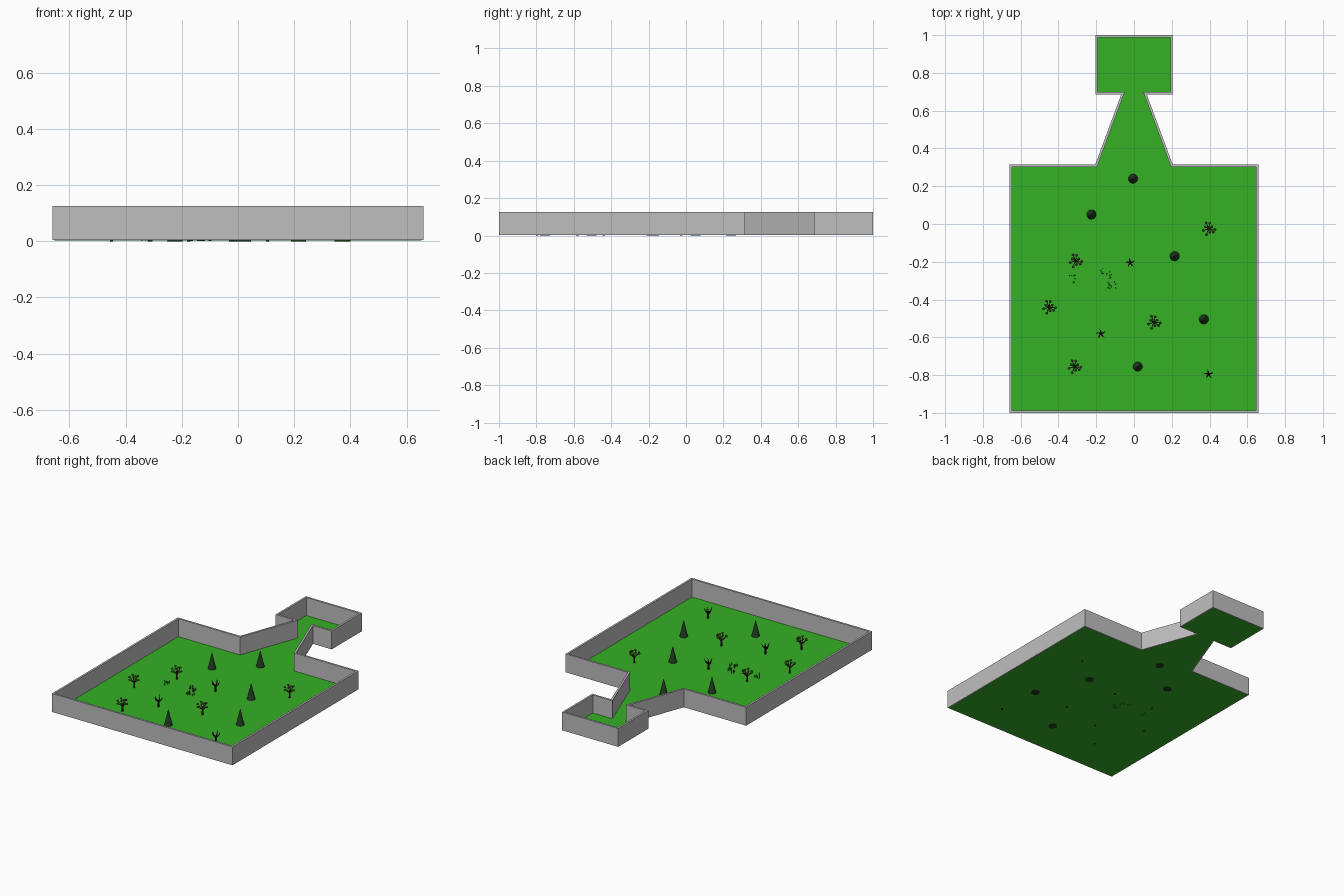
import bpy, bmesh, math, random
from mathutils import Vector, Matrix

if "Cube" in bpy.data.objects:
    bpy.data.objects.remove(bpy.data.objects["Cube"])

random.seed(4)

def material(name, rgb):
    m = bpy.data.materials.new(name)
    m.diffuse_color = (*rgb, 1)
    m.use_nodes = True
    m.node_tree.nodes["Principled BSDF"].inputs["Base Color"].default_value = m.diffuse_color
    return m

GRASS = material("lawn green", (0.036, 0.44, 0.018))
STONE = material("wall grey", (0.52, 0.52, 0.52))
PINE = material("pine green", (0.015, 0.045, 0.015))
BARK = material("bark brown", (0.05, 0.022, 0.012))
DEAD = material("dead wood", (0.022, 0.006, 0.005))
LEAF = material("leaf olive", (0.09, 0.15, 0.04))
BLADE = material("blade green", (0.015, 0.12, 0.012))

def finish(name, bm, mats):
    me = bpy.data.meshes.new(name)
    bm.to_mesh(me)
    bm.free()
    for m in mats:
        me.materials.append(m)
    ob = bpy.data.objects.new(name, me)
    bpy.context.collection.objects.link(ob)
    return ob

def limb(bm, a, b, r1, r2, sides=6, mat=0):
    """Tapered stick from a to b."""
    a, b = Vector(a), Vector(b)
    d = b - a
    mtx = Matrix.Translation((a + b) / 2) @ d.to_track_quat('Z', 'Y').to_matrix().to_4x4()
    before = set(bm.faces)
    bmesh.ops.create_cone(bm, cap_ends=True, segments=sides, radius1=r1, radius2=r2,
                          depth=d.length, matrix=mtx)
    for f in set(bm.faces) - before:
        f.material_index = mat

def polar(r, ang, z):
    return Vector((r * math.cos(ang), r * math.sin(ang), z))

# Outline of yard, tapering neck and back room (right half mirrored)
half = [(0.66, -1), (0.66, 0.315), (0.205, 0.315), (0.068, 0.685), (0.205, 0.685), (0.205, 1)]
outer = [Vector(p) for p in half] + [Vector((-x, y)) for x, y in reversed(half)]

def inset(pts, t):
    out = []
    for i, p in enumerate(pts):
        d1 = (p - pts[i - 1]).normalized()
        d2 = (pts[(i + 1) % len(pts)] - p).normalized()
        n1, n2 = Vector((-d1.y, d1.x)), Vector((-d2.y, d2.x))
        out.append(p + (n1 + n2) * t / (1 + n1.dot(n2)))
    return out

inner = inset(outer, 0.013)

# Perimeter wall
bm = bmesh.new()
Z0, Z1 = 0.004, 0.125
rings = [[bm.verts.new((p.x, p.y, z)) for p in pts]
         for pts, z in ((outer, Z0), (outer, Z1), (inner, Z1), (inner, Z0))]
n = len(outer)
for k in range(4):
    a, b = rings[k], rings[(k + 1) % 4]
    for i in range(n):
        j = (i + 1) % n
        bm.faces.new((a[i], a[j], b[j], b[i]))
finish("perimeter_wall", bm, [STONE])

# Lawn slab
bm = bmesh.new()
mid = inset(outer, 0.006)
low = bm.faces.new([bm.verts.new((p.x, p.y, 0.0035)) for p in mid])
top = bmesh.ops.extrude_face_region(bm, geom=[low])
bmesh.ops.translate(bm, vec=(0, 0, 0.003),
                    verts=[v for v in top["geom"] if isinstance(v, bmesh.types.BMVert)])
bmesh.ops.recalc_face_normals(bm, faces=bm.faces)
finish("lawn", bm, [GRASS])

# Conifers
bm = bmesh.new()
limb(bm, (0, 0, 0), (0, 0, 0.108), 0.027, 0.0015, 12)
pine = finish("conifer", bm, [PINE])

# Bare trees: trunk with forked branches
bm = bmesh.new()
limb(bm, (0, 0, 0), (0, 0, 0.045), 0.007, 0.005)
for i, (ang, z) in enumerate([(0.3, 0.040), (1.7, 0.044), (2.9, 0.036), (4.1, 0.042), (5.3, 0.034)]):
    elbow = polar(0.016, ang, z + 0.012)
    limb(bm, (0, 0, z), elbow, 0.0045, 0.0035, 5)
    limb(bm, elbow, polar(0.026, ang + 0.15, z + 0.034), 0.0035, 0.001, 5)
bare = finish("bare_tree", bm, [DEAD])

# Leafy trees: trunk, branches and small leaf clumps
bm = bmesh.new()
limb(bm, (0, 0, 0), (0, 0, 0.05), 0.006, 0.004, 6, 0)
for i in range(9):
    ang = i * 2 * math.pi / 9 + random.uniform(-0.2, 0.2)
    r = (0.034, 0.020, 0.030)[i % 3]
    tip = polar(r, ang, 0.066 + (0.0, 0.017, 0.006)[i % 3])
    limb(bm, (0, 0, 0.040), tip, 0.003, 0.0015, 4, 0)
    before = set(bm.faces)
    bmesh.ops.create_icosphere(bm, subdivisions=1, radius=0.0085,
                               matrix=Matrix.Translation(tip) @ Matrix.Diagonal((1, 1, 0.8, 1)))
    for f in set(bm.faces) - before:
        f.material_index = 1
leafy = finish("leafy_tree", bm, [BARK, LEAF])

# Place the trees by copying each kind
def scatter(ob, spots):
    for i, (x, y) in enumerate(spots):
        o = ob if i == 0 else ob.copy()
        if i:
            bpy.context.collection.objects.link(o)
        o.location = (x, y, 0)

scatter(pine, [(-0.005, 0.24), (-0.225, 0.05), (0.215, -0.17), (0.37, -0.505), (0.02, -0.755)])
scatter(bare, [(-0.02, -0.205), (-0.175, -0.58), (0.395, -0.795)])
scatter(leafy, [(0.395, -0.025), (-0.31, -0.195), (-0.45, -0.44), (0.105, -0.52), (-0.315, -0.755)])

# Tufts of tall grass
bm = bmesh.new()
for cx, cy, rx, ry, count in [(-0.15, -0.255, 0.03, 0.02, 14), (-0.12, -0.31, 0.025, 0.03, 16),
                              (-0.325, -0.29, 0.016, 0.02, 7)]:
    for _ in range(count):
        p = Vector((cx + random.uniform(-rx, rx), cy + random.uniform(-ry, ry), 0.002))
        lean = Vector((random.uniform(-.004, .004), random.uniform(-.004, .004), random.uniform(.014, .022)))
        limb(bm, p, p + lean, 0.0035, 0.001, 3)
finish("grass_tufts", bm, [BLADE])
